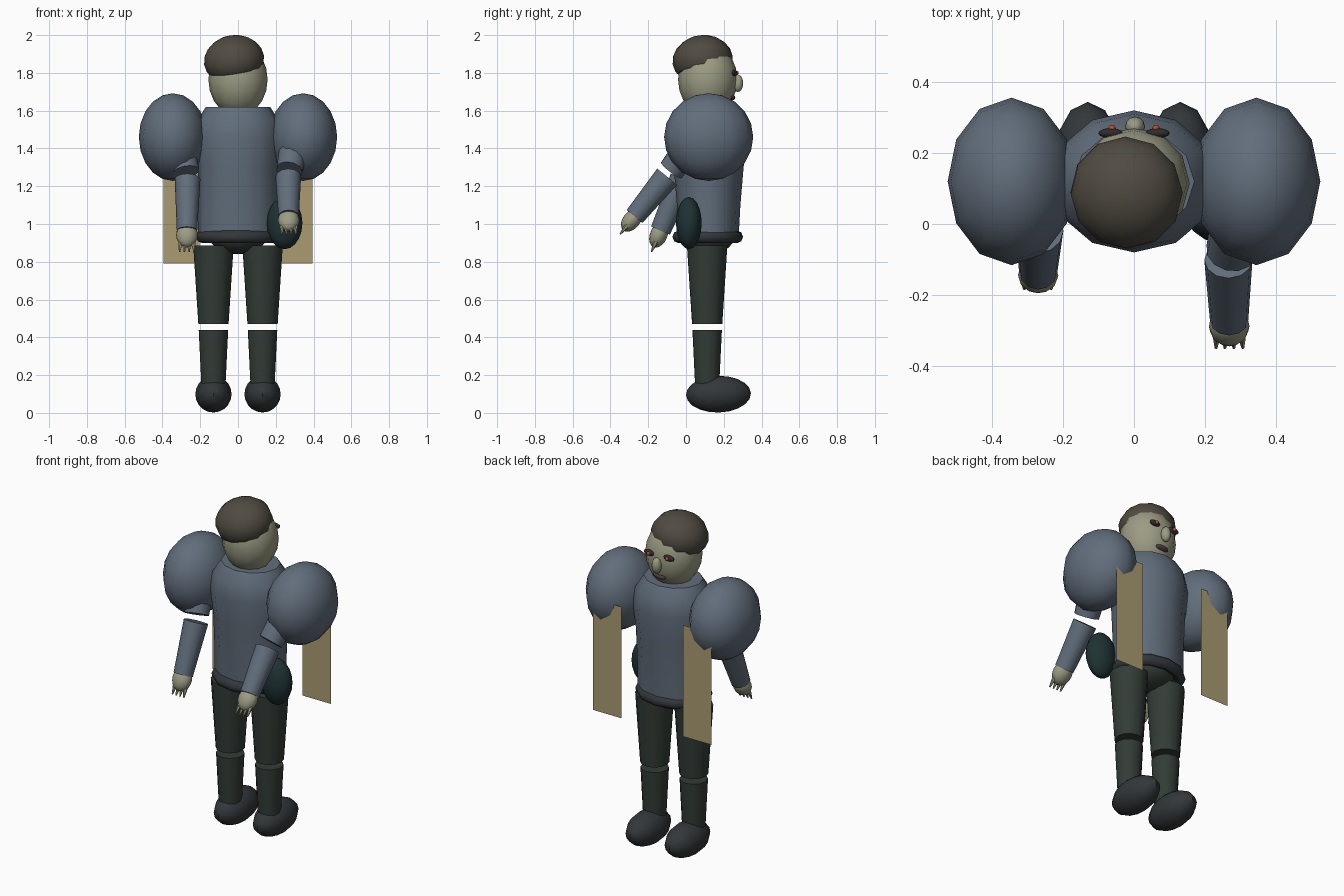
import bpy, bmesh, math
from mathutils import Vector, Matrix

if "Cube" in bpy.data.objects:
    bpy.data.objects.remove(bpy.data.objects["Cube"])

COLORS = {
    "coat": (.12, .155, .2, 1), "trousers": (.033, .045, .038, 1),
    "skin": (.33, .33, .23, 1), "hair": (.08, .07, .053, 1),
    "boots": (.032, .038, .042, 1), "pouch": (.014, .032, .034, 1),
    "cloth": (.4, .33, .17, 1), "dark": (.03, .025, .025, 1),
    "red": (.5, .07, .03, 1), "lips": (.08, .045, .04, 1),
}
MATS = {}
for key, col in COLORS.items():
    MATS[key] = bpy.data.materials.new(key)
    MATS[key].diffuse_color = col


def finish(name, bm, mat):
    bmesh.ops.recalc_face_normals(bm, faces=bm.faces)
    me = bpy.data.meshes.new(name)
    bm.to_mesh(me)
    bm.free()
    ob = bpy.data.objects.new(name, me)
    bpy.context.collection.objects.link(ob)
    me.materials.append(MATS[mat])
    bpy.context.view_layer.objects.active = ob
    bpy.ops.object.select_all(action='DESELECT')
    ob.select_set(True)
    bpy.ops.object.shade_smooth_by_angle(angle=math.radians(45))
    return ob


def ellipsoid(name, loc, size, mat, rot=Matrix(), seg=12, rings=10, cut=None):
    """Scaled sphere, optionally cut flat below local height `cut`."""
    bm = bmesh.new()
    bmesh.ops.create_uvsphere(bm, u_segments=seg, v_segments=rings, radius=1)
    bmesh.ops.rotate(bm, verts=bm.verts, matrix=Matrix.Rotation(math.pi / 2, 3, 'Z'))
    bmesh.ops.scale(bm, verts=bm.verts, vec=size)
    if cut is not None:
        bmesh.ops.bisect_plane(bm, geom=bm.verts[:] + bm.edges[:] + bm.faces[:],
                               plane_co=(0, 0, cut), plane_no=(0, 0, -1), clear_outer=True)
        bmesh.ops.holes_fill(bm, edges=[e for e in bm.edges if e.is_boundary])
    bmesh.ops.transform(bm, matrix=Matrix.Translation(loc) @ rot, verts=bm.verts)
    return finish(name, bm, mat)


def limb(name, a, b, ra, rb, mat, seg=12):
    """Capped tapered cylinder from a to b."""
    a, b = Vector(a), Vector(b)
    bm = bmesh.new()
    bmesh.ops.create_cone(bm, cap_ends=True, segments=seg, radius1=ra, radius2=rb,
                          depth=(b - a).length)
    rot = (b - a).to_track_quat('Z', 'Y').to_matrix().to_4x4()
    bmesh.ops.transform(bm, matrix=Matrix.Translation((a + b) / 2) @ rot, verts=bm.verts)
    return finish(name, bm, mat)


def stack(name, profile, cy, mat, seg=12, closed=False):
    """Loft of elliptical rings given as (rx, ry, z)."""
    bm = bmesh.new()
    rings = [[bm.verts.new((rx * math.sin(i * math.tau / seg),
                            cy + ry * math.cos(i * math.tau / seg), z))
              for i in range(seg)] for rx, ry, z in profile]
    pairs = list(zip(rings, rings[1:]))
    if closed:
        pairs.append((rings[-1], rings[0]))
    else:
        bm.faces.new(rings[0])
        bm.faces.new(rings[-1])
    for lo, hi in pairs:
        for i in range(seg):
            j = (i + 1) % seg
            bm.faces.new((lo[i], lo[j], hi[j], hi[i]))
    return finish(name, bm, mat)


# Torso, belt and pelvis
stack("torso", [(.212, .158, .92), (.21, .168, 1.1), (.213, .185, 1.3),
                (.235, .2, 1.46), (.215, .19, 1.55), (.17, .145, 1.62)], .12, "coat")
belt = [(.19 + .032 * math.cos(t * math.tau / 8), .155 + .032 * math.cos(t * math.tau / 8),
         .932 + .033 * math.sin(t * math.tau / 8)) for t in range(8)]
stack("belt", belt, .115, "boots", closed=True)
ellipsoid("pelvis", (0, .115, .93), (.15, .14, .09), "trousers")

# Legs, boots, shoulder puffs and hanging cloth strips
for s, side in ((-1, "left"), (1, "right")):
    x = .13 * s
    limb(side + "_thigh", (x, .112, .885), (x, .112, .47), .107, .08, "trousers")
    limb(side + "_shin", (x, .112, .438), (x, .112, .15), .078, .064, "trousers")
    ellipsoid(side + "_boot", (x, .172, .099), (.096, .172, .097), "boots",
              Matrix.Rotation(math.radians(1.5), 4, 'X'))
    ellipsoid(side + "_shoulder_puff", (.345 * s, .12, 1.46), (.18, .236, .232), "coat")
    bm = bmesh.new()
    bm.faces.new([bm.verts.new((px * s, .322, pz)) for px, pz in
                  ((.205, .79), (.395, .79), (.395, 1.46), (.205, 1.46))])
    finish(side + "_cloth_strip", bm, "cloth")

# Arms: shoulder, elbow above gap, elbow below gap, wrist
ARMS = {
    "left": ((-.31, .1, 1.46), (-.275, .0, 1.275), (-.267, -.018, 1.24), (-.27, -.135, .965)),
    "right": ((.31, .06, 1.46), (.272, -.078, 1.285), (.266, -.1, 1.25), (.268, -.272, 1.04)),
}
for side, pts in ARMS.items():
    sh, e1, e2, wr = map(Vector, pts)
    limb(side + "_upper_arm", sh, e1, .085, .07, "coat")
    limb(side + "_forearm", e2, wr, .068, .054, "coat")
    d = (wr - e2).normalized()
    rot = d.to_track_quat('Z', 'Y').to_matrix().to_4x4()
    ellipsoid(side + "_palm", wr + d * .025, (.057, .046, .07), "skin", rot)
    for i in range(4):
        off = Vector(((i - 1.5) * .023, 0, 0))
        limb(f"{side}_finger_{i + 1}", wr + d * .06 + off, wr + d * .122 + off * 1.1,
             .014, .004, "skin", 6)

# Pouch at the hip
ellipsoid("hip_pouch", (.247, .015, 1.005), (.094, .068, .138), "pouch")

# Head with tilted cap of hair
tilt = Matrix.Rotation(math.radians(-9), 4, 'Y') @ Matrix.Rotation(math.radians(8), 4, 'X')
ellipsoid("head", (0, .115, 1.765), (.157, .157, .195), "skin")
ellipsoid("hair", (-.021, .088, 1.868), (.16, .16, .132), "hair", tilt, cut=-.055)

# Face on the +y side
ellipsoid("nose", (.003, .274, 1.745), (.028, .029, .046), "skin")
for s, side in ((-1, "left"), (1, "right")):
    ellipsoid(side + "_eye", (.066 * s, .256, 1.8), (.035, .014, .017), "dark",
              Matrix.Rotation(math.radians(-5), 4, 'Y'))
    ellipsoid(side + "_pupil", (.062 * s, .27, 1.8), (.011, .009, .011), "red", seg=8, rings=6)
ellipsoid("mouth", (.005, .243, 1.67), (.042, .018, .015), "lips",
          Matrix.Rotation(math.radians(-5), 4, 'Y'))

for m in bpy.data.materials:
    if m.users and not m.is_grease_pencil:
        m.use_nodes = True
        m.node_tree.nodes["Principled BSDF"].inputs["Base Color"].default_value = m.diffuse_color
